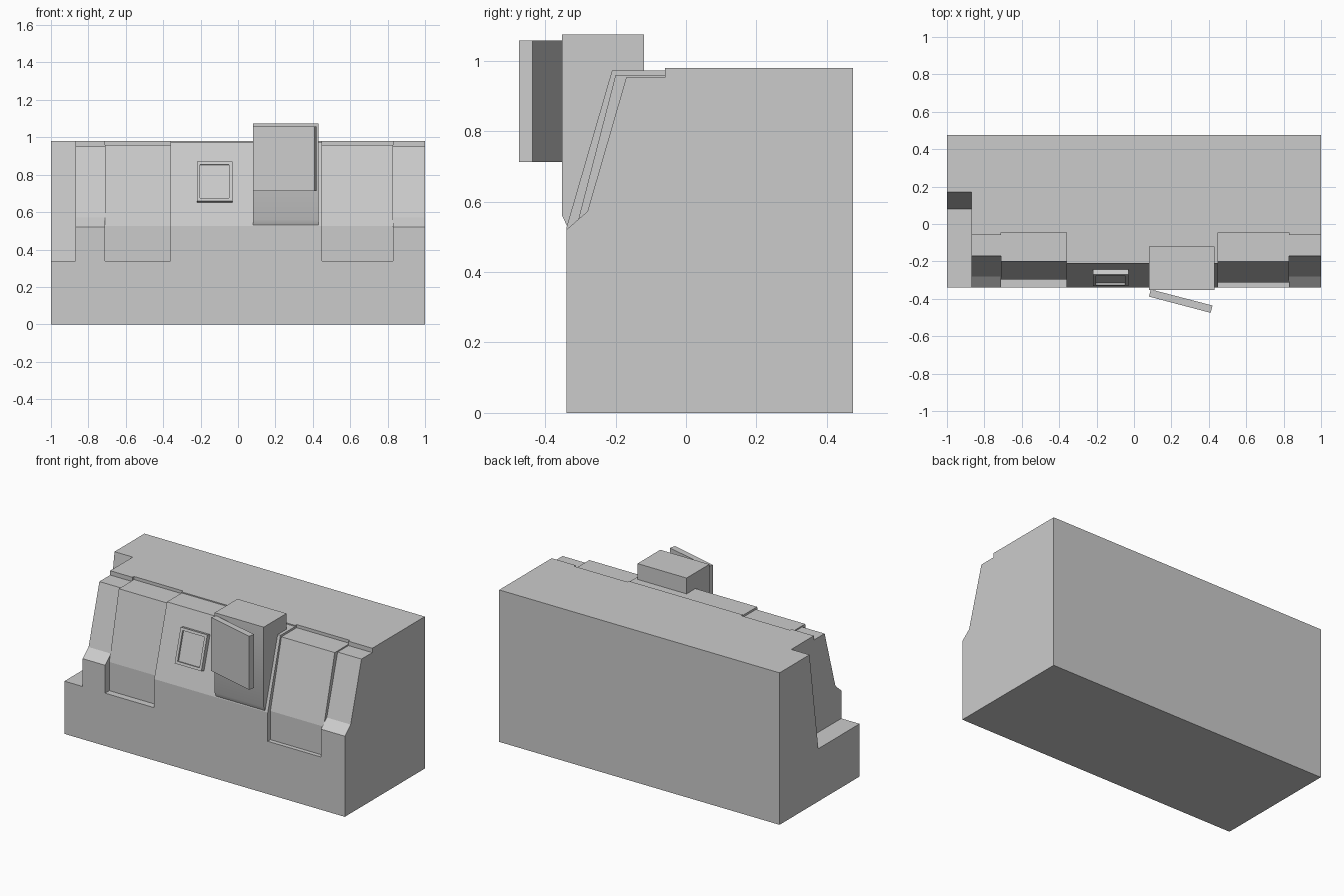
import bpy, bmesh, math
from mathutils import Matrix

cube = bpy.data.objects.get("Cube")
if cube:
    bpy.data.objects.remove(cube, do_unlink=True)

grey = bpy.data.materials.new("light_grey")
grey.use_nodes = True
grey.diffuse_color = (0.6, 0.6, 0.6, 1)
grey.node_tree.nodes["Principled BSDF"].inputs["Base Color"].default_value = (0.6, 0.6, 0.6, 1)


def finish(name, bm):
    bmesh.ops.recalc_face_normals(bm, faces=bm.faces)
    mesh = bpy.data.meshes.new(name)
    bm.to_mesh(mesh)
    bm.free()
    mesh.materials.append(grey)
    obj = bpy.data.objects.new(name, mesh)
    bpy.context.collection.objects.link(obj)
    return obj


def prism(name, points, move):
    """Extrude a closed outline along the given vector."""
    bm = bmesh.new()
    face = bm.faces.new([bm.verts.new(p) for p in points])
    result = bmesh.ops.extrude_face_region(bm, geom=[face], use_keep_orig=True)
    moved = [v for v in result["geom"] if isinstance(v, bmesh.types.BMVert)]
    bmesh.ops.translate(bm, verts=moved, vec=move)
    return finish(name, bm)


def section(name, x0, x1, profile):
    """Slice of the console: side profile in (y, z) between two x positions."""
    return prism(name, [(x0, y, z) for y, z in profile], (x1 - x0, 0, 0))


FRONT, BACK, SHELF, TOP = -0.34, 0.475, 0.34, 0.98

# Lower body
section("base", -1, 1, [(FRONT, 0), (BACK, 0), (BACK, SHELF), (FRONT, SHELF)])

# Upper body slices, each rising from the shelf height
rear = [(BACK, TOP), (BACK, SHELF)]
shoulder = [(FRONT, SHELF), (FRONT, 0.52), (-0.28, 0.572), (-0.17, 0.952),
            (-0.06, 0.952), (-0.06, TOP)] + rear
centre = [(FRONT, SHELF), (FRONT, 0.525), (-0.21, 0.973),
          (-0.06, 0.973), (-0.06, TOP)] + rear


def panel(front):
    return [(front, SHELF), (front, 0.525), (-0.2, 0.96),
            (-0.045, 0.96), (-0.045, TOP)] + rear


section("side_step", -1, -0.87, [(0.08, SHELF), (0.17, TOP)] + rear)
section("right_shoulder", -0.87, -0.71, shoulder)
section("right_panel", -0.71, -0.36, panel(-0.297))
section("centre_panel", -0.36, 0.45, centre)
section("left_panel", 0.45, 0.83, panel(-0.312))
section("left_shoulder", 0.83, 1, shoulder)

# Display housing with a softly folded lower lip
housing = section("display_housing", 0.08, 0.43, [
    (-0.12, 1.075), (-0.352, 1.075), (-0.352, 0.56), (-0.335, 0.525),
    (-0.2, 0.9), (-0.12, 0.95)])
bpy.ops.object.select_all(action="DESELECT")
housing.select_set(True)
bpy.context.view_layer.objects.active = housing
bpy.ops.object.shade_smooth_by_angle(angle=math.radians(30))

# Angled screen hinged at one side of the housing
prism("screen", [(0.09, -0.35, 0.713), (0.42, -0.436, 0.713),
                 (0.41, -0.475, 0.713), (0.08, -0.388, 0.713)], (0, 0, 0.345))

# Square button frame with a recessed middle, lying on the sloped face
bm = bmesh.new()
bmesh.ops.create_cube(bm, size=1, matrix=Matrix.Diagonal((0.19, 0.22, 0.06, 1)))
bm.faces.ensure_lookup_table()
face = max(bm.faces, key=lambda f: f.calc_center_median().z)
bmesh.ops.inset_region(bm, faces=[face], thickness=0.024)
inner = bmesh.ops.extrude_face_region(bm, geom=[face])
bmesh.ops.translate(bm, vec=(0, 0, -0.012),
                    verts=[v for v in inner["geom"] if isinstance(v, bmesh.types.BMVert)])
if face.is_valid:
    bmesh.ops.delete(bm, geom=[face], context="FACES_ONLY")
button = finish("button_frame", bm)
button.location = (-0.125, -0.272, 0.757)
button.rotation_euler.x = math.radians(74)
